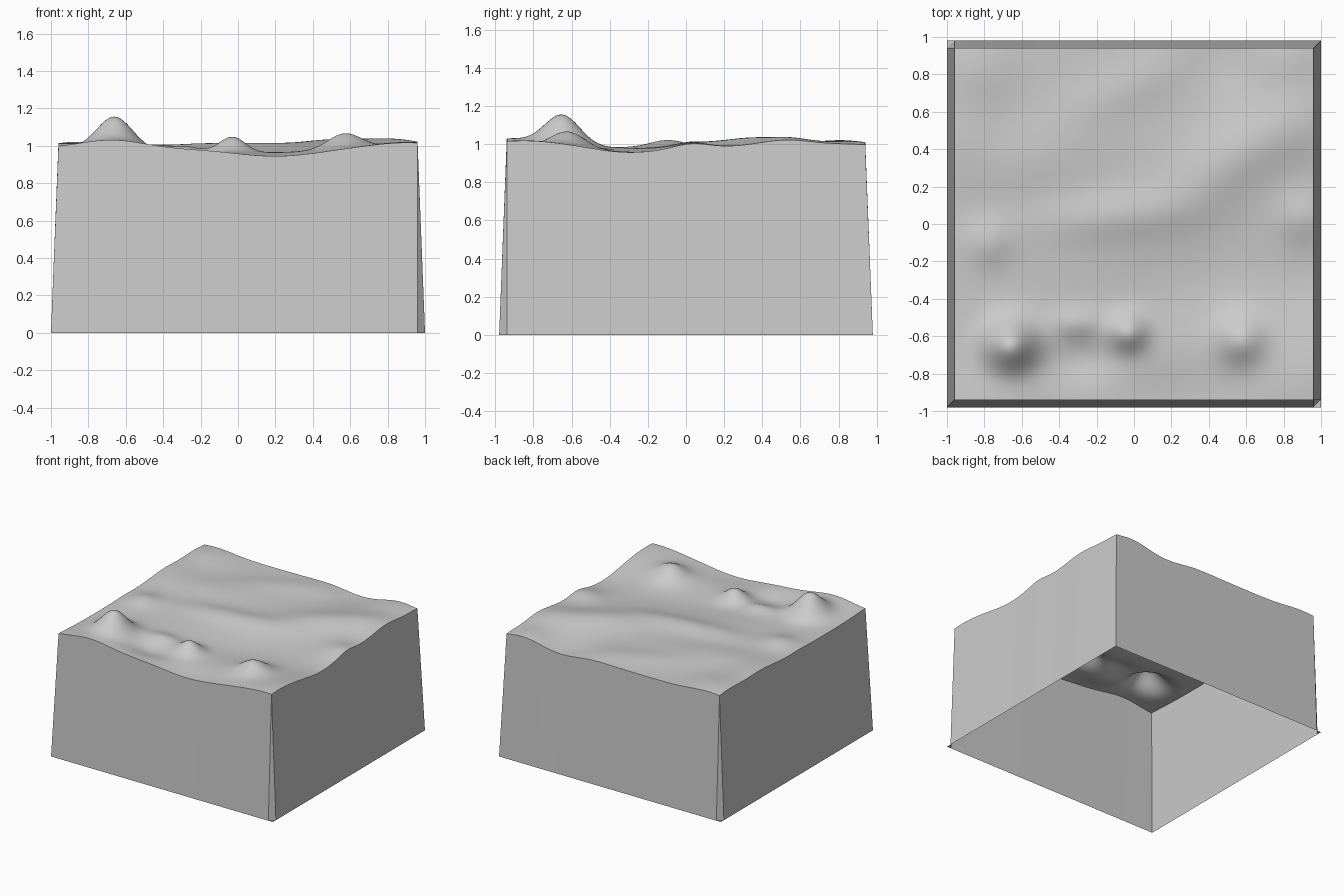
import bpy
import bmesh
from math import cos, sin, exp, radians

cube = bpy.data.objects.get("Cube")
if cube:
    bpy.data.objects.remove(cube)

HALF_X, HALF_Y, FLARE = 0.96, 0.94, 0.04
STEPS = 110
LEVEL = 0.985

# Round knolls and hollows, in hundredths: x, y, height, radius
KNOLLS = [
    (-66, -65, 17, 9.5), (-3, -58, 8.5, 7), (57, -62, 8.5, 9),
    (-78, -10, 3.5, 9), (90, 3, 3, 9), (95, -32, -2, 15),
    (90, -85, 3.5, 20), (-85, 82, 3.5, 15), (-92, 45, 2.5, 15),
    (45, 92, -3, 15), (80, 88, 3, 12), (88, 52, 3, 15),
]
# Long ridges and valleys, in hundredths: x, y, height, length, width, angle
RIDGES = [
    (54, 36, 5, 28, 13, 35), (-10, 4, 3, 30, 9, 6),
    (25, -35, -3.5, 45, 20, 15), (20, -95, -4, 22, 16, 0),
    (-68, -95, 4.5, 18, 14, 0), (-30, -53, 3, 10, 6, 0),
    (-28, -73, -3, 13, 8, 0), (-5, 72, 2, 35, 10, 25),
    (-50, 35, 2, 30, 12, 15),
]


def bump(x, y, cx, cy, rise, length, width, angle=0):
    a = radians(angle)
    dx, dy = x - cx / 100, y - cy / 100
    along = (dx * cos(a) + dy * sin(a)) * 100 / length
    across = (dy * cos(a) - dx * sin(a)) * 100 / width
    return rise / 100 * exp(-(along * along + across * across) / 2)


def height(x, y):
    knolls = sum(bump(x, y, cx, cy, rise, r, r) for cx, cy, rise, r in KNOLLS)
    return LEVEL + knolls + sum(bump(x, y, *ridge) for ridge in RIDGES)


def add_object(name, bm, material, smooth):
    mesh = bpy.data.meshes.new(name)
    for face in bm.faces:
        face.smooth = smooth
    bm.to_mesh(mesh)
    bm.free()
    mesh.materials.append(material)
    obj = bpy.data.objects.new(name, mesh)
    bpy.context.collection.objects.link(obj)
    return obj


grey = bpy.data.materials.new("plain grey")
colour = (0.6, 0.6, 0.6, 1)
grey.diffuse_color = colour
grey.use_nodes = True
grey.node_tree.nodes["Principled BSDF"].inputs["Base Color"].default_value = colour

# Rolling ground surface
bm = bmesh.new()
bmesh.ops.create_grid(bm, x_segments=STEPS, y_segments=STEPS, size=1)
for v in bm.verts:
    v.co.x *= HALF_X
    v.co.y *= HALF_Y
    v.co.z = height(v.co.x, v.co.y)
add_object("terrain_surface", bm, grey, True)

# Flared side walls, open below, built for one half and its opposite
bm = bmesh.new()
OUT_X, OUT_Y = HALF_X + FLARE, HALF_Y + FLARE


def face(points):
    bm.faces.new([bm.verts.new(p) for p in points])


def wall(tops, feet):
    for i in range(STEPS):
        face([tops[i], feet[i], feet[i + 1], tops[i + 1]])


for s in (1, -1):
    ts = [-1 + 2 * i / STEPS for i in range(STEPS + 1)]
    # Front or back wall, stretched to the mitred corner at its start
    tops = [(s * t * HALF_X, -s * HALF_Y, height(s * t * HALF_X, -s * HALF_Y)) for t in ts]
    feet = [(x, -s * OUT_Y, 0) for x, y, z in tops]
    feet[0] = (-s * OUT_X, -s * OUT_Y, 0)
    wall(tops, feet)
    # Right or left wall, stretched to the mitred corner at its end
    tops = [(s * HALF_X, s * t * HALF_Y, height(s * HALF_X, s * t * HALF_Y)) for t in ts]
    side_feet = [(s * OUT_X, y, 0) for x, y, z in tops]
    side_feet[-1] = (s * OUT_X, s * OUT_Y, 0)
    wall(tops, side_feet)
    # Narrow corner sliver and its small flat toe
    face([tops[0], feet[-1], side_feet[0]])
    face([feet[-1], (s * OUT_X, -s * OUT_Y, 0), side_feet[0]])

bmesh.ops.remove_doubles(bm, verts=bm.verts, dist=1e-5)
add_object("side_walls", bm, grey, False)
